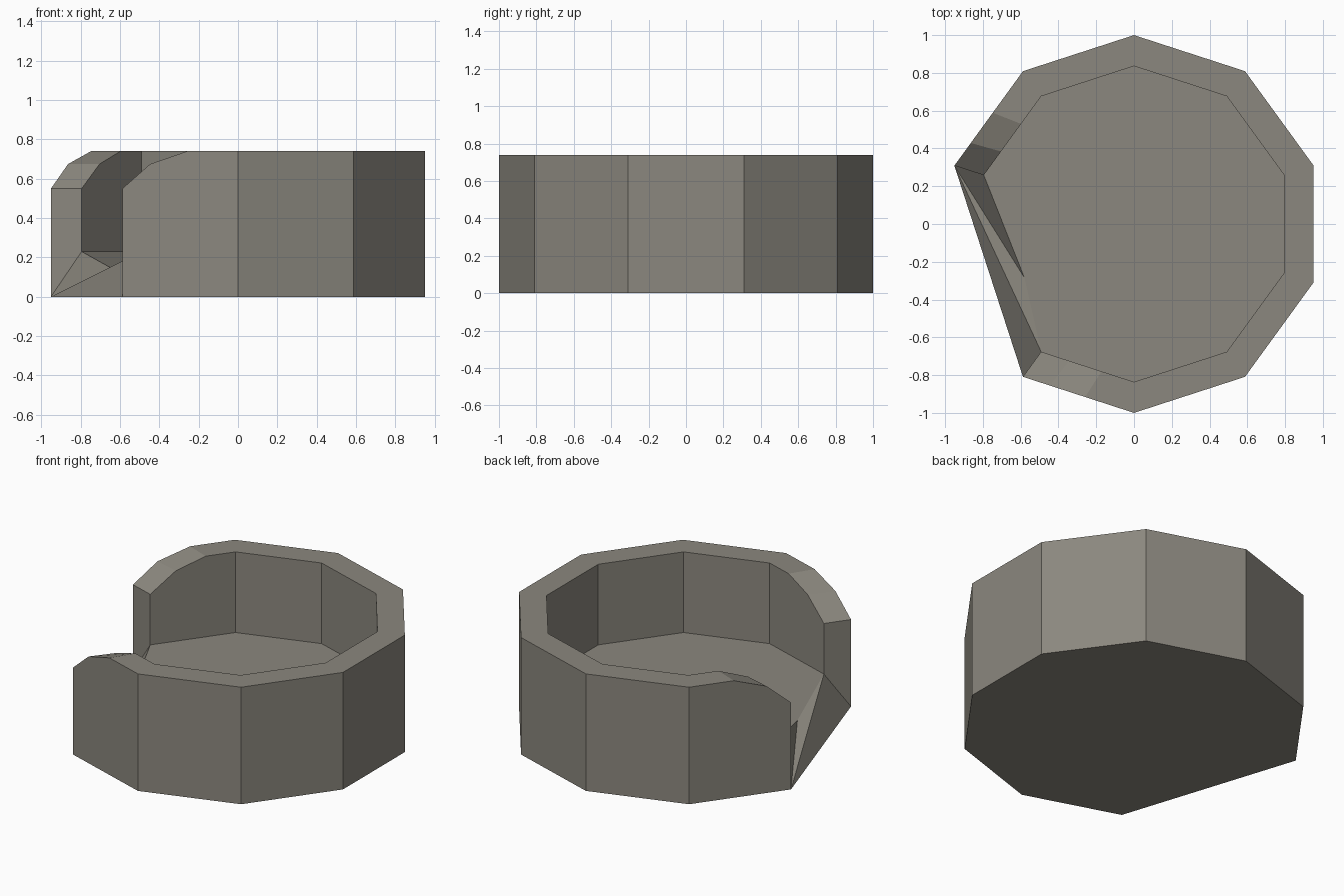
import bpy, bmesh, math
from mathutils import Vector

if "Cube" in bpy.data.objects:
    bpy.data.objects.remove(bpy.data.objects["Cube"])

R_OUT, R_IN = 1.0, 0.836
TOP, FLOOR = 0.74, 0.23

def corner(r, i):
    # decagon corners, counted from one side of the gap to the other
    a = math.radians(234 + 36 * i)
    return Vector((r * math.cos(a), r * math.sin(a), 0))

# stations round the wall: (corner index outer, inner, rim height)
stations = [(0, 0, 0.55), (0.24, 0.30, 0.675), (0.56, 0.65, TOP)]
stations += [(i, i, TOP) for i in range(1, 8)]
stations += [(8 - a, 8 - b, h) for a, b, h in reversed(stations[:3])]

def along(r, t):
    i = min(int(t), 7)
    return corner(r, i).lerp(corner(r, i + 1), t - i)

bm = bmesh.new()
cols = []
for to, ti, h in stations:
    o, n = along(R_OUT, to), along(R_IN, ti)
    cols.append([bm.verts.new(p) for p in (
        o, o + Vector((0, 0, h)), n + Vector((0, 0, h)), n + Vector((0, 0, FLOOR)))])

# outer wall, rim and inner wall
for a, b in zip(cols, cols[1:]):
    for k in range(3):
        bm.faces.new((a[k], b[k], b[k + 1], a[k + 1]))

# base, floor with its chipped low point, and wall ends
chip = bm.verts.new((-0.58, -0.285, 0.11))
bm.faces.new([c[0] for c in cols])
bm.faces.new([c[3] for c in cols] + [chip])
first, last = cols[0], cols[-1]
bm.faces.new(first)
bm.faces.new(last)

# broken slope below the gap
bm.faces.new((last[0], last[3], chip))
bm.faces.new((last[0], chip, first[3]))
bm.faces.new((last[0], first[3], first[0]))
bmesh.ops.recalc_face_normals(bm, faces=bm.faces)

mesh = bpy.data.meshes.new("broken_basin")
bm.to_mesh(mesh)
bm.free()
obj = bpy.data.objects.new("broken_basin", mesh)
bpy.context.collection.objects.link(obj)

mat = bpy.data.materials.new("warm grey stone")
mat.diffuse_color = (0.26, 0.245, 0.21, 1)
mat.use_nodes = True
mat.node_tree.nodes["Principled BSDF"].inputs["Base Color"].default_value = mat.diffuse_color
mesh.materials.append(mat)
